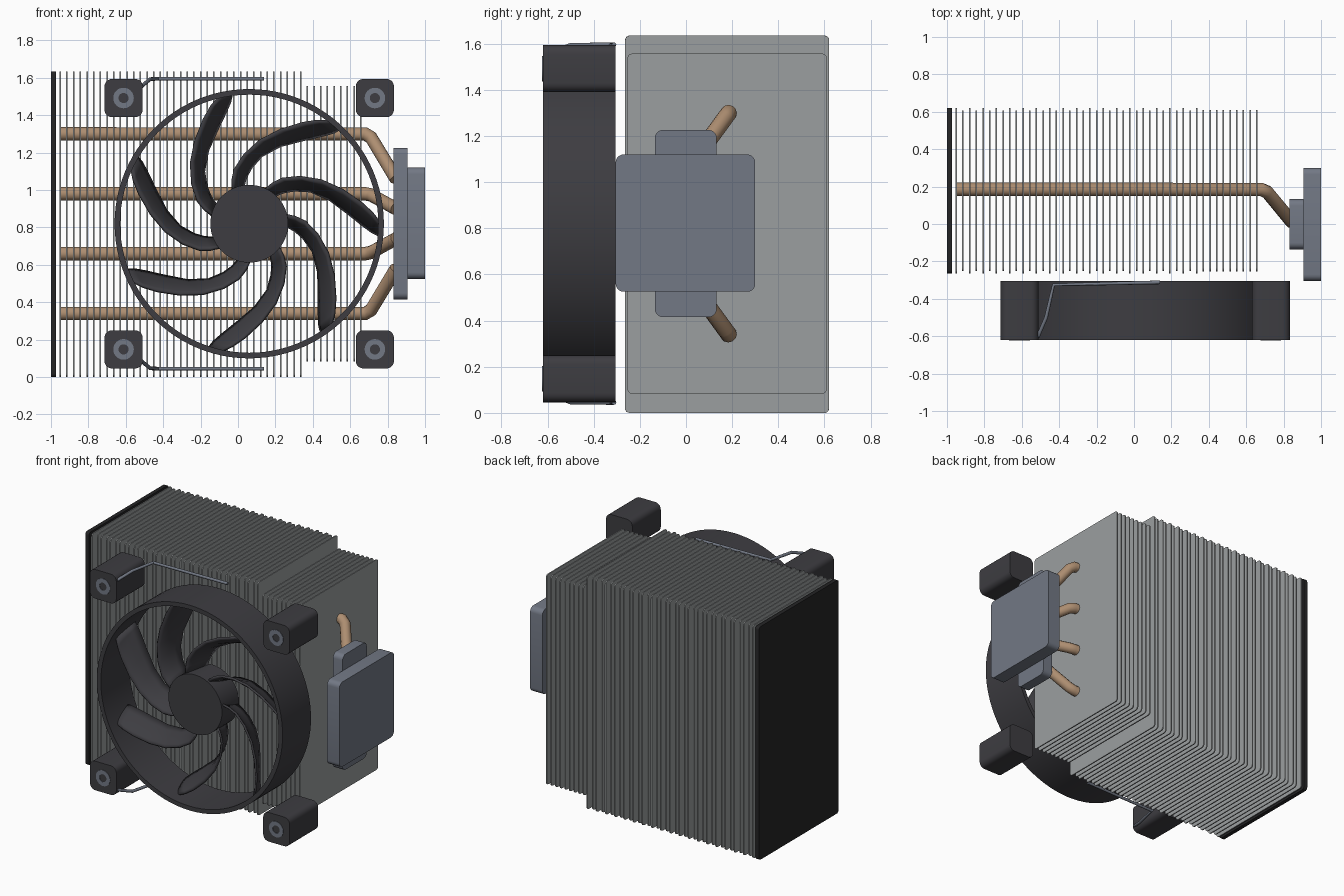
import bpy, bmesh, math
from mathutils import Vector

if "Cube" in bpy.data.objects:
    bpy.data.objects.remove(bpy.data.objects["Cube"], do_unlink=True)


def material(name, rgb):
    m = bpy.data.materials.new(name)
    m.use_nodes = True
    col = (*rgb, 1)
    m.diffuse_color = col
    m.node_tree.nodes["Principled BSDF"].inputs["Base Color"].default_value = col
    return m


FIN = material("fin aluminium", (0.33, 0.345, 0.35))
BLACK = material("black cover", (0.018, 0.018, 0.019))
DARK = material("dark plastic", (0.047, 0.046, 0.053))
STEEL = material("blue grey steel", (0.17, 0.19, 0.235))
COPPER = material("copper", (0.42, 0.27, 0.165))

FAN_X, FAN_Z = 0.06, 0.82
FRONT, BACK = -0.62, -0.305


def finish(name, bm, mat, smooth=True):
    bmesh.ops.recalc_face_normals(bm, faces=bm.faces)
    me = bpy.data.meshes.new(name)
    bm.to_mesh(me)
    bm.free()
    me.materials.append(mat)
    ob = bpy.data.objects.new(name, me)
    bpy.context.collection.objects.link(ob)
    if smooth:
        smooth_shade(ob)
    return ob


def smooth_shade(ob):
    bpy.ops.object.select_all(action='DESELECT')
    ob.select_set(True)
    bpy.context.view_layer.objects.active = ob
    bpy.ops.object.shade_smooth_by_angle(angle=math.radians(35))


def rounded_slab(bm, axis, depth, u, v, r, steps=5):
    """Rounded rectangle u x v, extruded along 'x' or 'y' over depth."""
    outline = []
    corners = [(u[1] - r, v[1] - r), (u[0] + r, v[1] - r),
               (u[0] + r, v[0] + r), (u[1] - r, v[0] + r)]
    for i, (cu, cv) in enumerate(corners):
        for k in range(steps + 1):
            a = math.pi / 2 * (i + k / steps)
            outline.append((cu + r * math.cos(a), cv + r * math.sin(a)))

    def place(d, p):
        return (d, *p) if axis == 'x' else (p[0], d, p[1])
    a, b = ([bm.verts.new(place(d, p)) for p in outline] for d in depth)
    bm.faces.new(a)
    bm.faces.new(b)
    bridge(bm, a, b)


def bridge(bm, a, b):
    for i in range(len(a)):
        j = (i + 1) % len(a)
        bm.faces.new((a[i], a[j], b[j], b[i]))


def lathe(name, profile, centre, mat, sides):
    """Turn a closed (radius, y) profile around a y-directed axis."""
    bm = bmesh.new()
    loops = []
    for r, y in profile:
        loops.append([bm.verts.new((centre[0] + r * math.cos(t), y, centre[1] + r * math.sin(t)))
                      for t in (2 * math.pi * i / sides for i in range(sides))])
    for a, b in zip(loops, loops[1:] + loops[:1]):
        bridge(bm, a, b)
    return finish(name, bm, mat)


def tube(name, points, radius, mat):
    cu = bpy.data.curves.new(name, 'CURVE')
    cu.dimensions = '3D'
    cu.bevel_depth = radius
    cu.bevel_resolution = 4
    cu.use_fill_caps = True
    sp = cu.splines.new('POLY')
    sp.points.add(len(points) - 1)
    for p, co in zip(sp.points, points):
        p.co = (*co, 1)
    cu.materials.append(mat)
    ob = bpy.data.objects.new(name, cu)
    bpy.context.collection.objects.link(ob)
    bpy.ops.object.select_all(action='DESELECT')
    ob.select_set(True)
    bpy.context.view_layer.objects.active = ob
    bpy.ops.object.convert(target='MESH')
    smooth_shade(bpy.context.view_layer.objects.active)


# Fin stack: tall fins, then shorter ones on the block side, alternating in depth
PITCH, TALL, SHORT = 0.0357, 37, 9
bm = bmesh.new()
for i in range(TALL + SHORT):
    x = -0.95 + i * PITCH
    z = (0, 1.635) if i < TALL else (0.083, 1.557)
    inset = 0.012 * (i % 2) if i < TALL else 0.01
    rounded_slab(bm, 'x', (x - 0.004, x + 0.004), (-0.264 + inset, 0.62 - inset), z, 0.02, 3)
finish("cooling_fins", bm, FIN, smooth=False)

# End cover
bm = bmesh.new()
rounded_slab(bm, 'x', (-1.0, -0.972), (-0.264, 0.62), (0, 1.635), 0.02)
finish("end_cover", bm, BLACK)

# Contact block and base plate
for name, depth, u, v in (("contact_block", (0.832, 0.906), (-0.135, 0.133), (0.415, 1.226)),
                          ("base_plate", (0.905, 1.0), (-0.305, 0.3), (0.525, 1.12))):
    bm = bmesh.new()
    rounded_slab(bm, 'x', depth, u, v, 0.035)
    finish(name, bm, STEEL)

# Heat pipes bending into the contact block
for i in range(4):
    k = i - 1.5
    z0, z1 = FAN_Z + 0.32 * k, FAN_Z + 0.16 * k
    bend = Vector((0.70, 0.185, z0))
    end = Vector((0.845, 0.01, z1))
    tube(f"heat_pipe_{i + 1}",
         [(-0.95, 0.185, z0), bend - Vector((0.02, 0, 0)), bend.lerp(end, 0.08), end],
         0.036, COPPER)

# Fan ring and hub
lathe("fan_ring", [(0.72, FRONT), (0.72, BACK), (0.69, BACK), (0.69, FRONT)],
      (FAN_X, FAN_Z), DARK, 96)
bm = bmesh.new()
hub = [[bm.verts.new((FAN_X + 0.208 * math.cos(t), y, FAN_Z + 0.208 * math.sin(t)))
        for t in (math.tau * i / 64 for i in range(64))] for y in (-0.56, -0.37)]
for loop in hub:
    bm.faces.new(loop)
bridge(bm, *hub)
finish("fan_hub", bm, DARK)

# Swept blades: radius, leading angle, trailing angle
SECTIONS = [(0.19, 118, 101), (0.25, 111, 94), (0.30, 105, 88), (0.37, 94, 79.5),
            (0.45, 82.5, 68), (0.53, 71.5, 57.5), (0.61, 62, 50.5), (0.66, 56.5, 47.5),
            (0.692, 52.5, 46.5)]
ACROSS = 5
for n in range(7):
    bm = bmesh.new()
    rows = []
    for r, lead, trail in SECTIONS:
        row = []
        for k in range(ACROSS + 1):
            f = k / ACROSS
            a = math.radians(lead + (trail - lead) * f - n * 360 / 7)
            y = -0.54 + 0.16 * f - 0.025 * math.sin(math.pi * f)
            row.append(bm.verts.new((FAN_X + r * math.cos(a), y, FAN_Z + r * math.sin(a))))
        rows.append(row)
    for a, b in zip(rows, rows[1:]):
        for k in range(ACROSS):
            bm.faces.new((a[k], a[k + 1], b[k + 1], b[k]))
    blade = finish(f"fan_blade_{n + 1}", bm, DARK)
    mod = blade.modifiers.new("thickness", 'SOLIDIFY')
    mod.thickness = 0.014
    mod.offset = 0

# Corner mounts with screw rings
for sx, side in ((-1, "right"), (1, "left")):
    for sz, level in ((-1, "lower"), (1, "upper")):
        cx, cz = FAN_X + 0.672 * sx, FAN_Z + 0.672 * sz
        bm = bmesh.new()
        rounded_slab(bm, 'y', (FRONT, BACK), (cx - 0.102, cx + 0.102),
                     (cz - 0.102, cz + 0.102), 0.04)
        finish(f"{level}_{side}_mount", bm, DARK)
        lathe(f"{level}_{side}_screw_ring",
              [(0.055, FRONT - 0.003), (0.055, FRONT + 0.005),
               (0.027, FRONT + 0.005), (0.027, FRONT - 0.003)], (cx, cz), STEEL, 32)

# Wire clips above and below the fan
for s, level in ((1, "upper"), (-1, "lower")):
    path = [(-0.515, -0.605, 0.735), (-0.47, -0.5, 0.773), (-0.43, -0.325, 0.775), (0.14, -0.312, 0.775)]
    tube(f"{level}_wire_clip", [(x, y, FAN_Z + s * z) for x, y, z in path], 0.01, STEEL)
